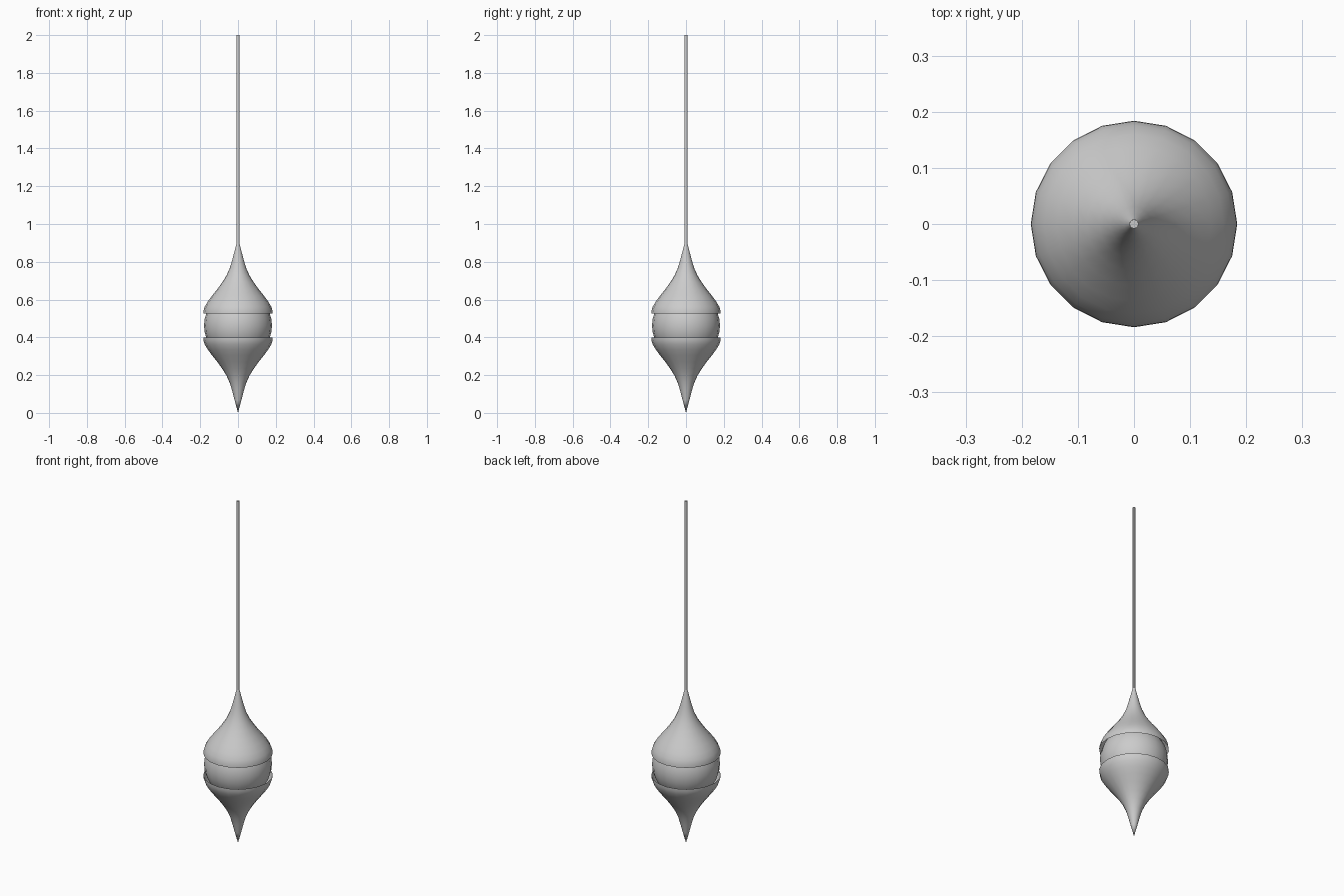
import bpy, bmesh, math

if "Cube" in bpy.data.objects:
    bpy.data.objects.remove(bpy.data.objects["Cube"])

SIDES = 20
MID = 0.4625  # height of the globe centre


def finish(name, bm):
    bmesh.ops.remove_doubles(bm, verts=bm.verts, dist=0.0005)
    mesh = bpy.data.meshes.new(name)
    bm.to_mesh(mesh)
    bm.free()
    for p in mesh.polygons:
        p.use_smooth = True
    obj = bpy.data.objects.new(name, mesh)
    bpy.context.collection.objects.link(obj)
    return obj


def lathe(name, profile, flip=1):
    """Spin (radius, height above globe centre) round z; flip=-1 mirrors down."""
    bm = bmesh.new()
    rings = []
    for r, h in profile:
        rings.append([bm.verts.new((r * math.cos(2 * math.pi * i / SIDES),
                                    r * math.sin(2 * math.pi * i / SIDES),
                                    MID + flip * h)) for i in range(SIDES)])
    for a, b in zip(rings, rings[1:]):
        for i in range(SIDES):
            j = (i + 1) % SIDES
            quad = (a[i], a[j], b[j], b[i])
            bm.faces.new(quad if flip > 0 else quad[::-1])
    return finish(name, bm)


# Flared teardrop shades, open towards the globe
shade = [(0.184, 0.0625), (0.183, 0.078), (0.176, 0.100), (0.160, 0.127),
         (0.138, 0.157), (0.110, 0.192), (0.084, 0.228), (0.062, 0.263),
         (0.043, 0.305), (0.031, 0.345), (0.018, 0.395), (0.008, 0.435)]
lathe("upper_shade", shade)
lathe("lower_shade", shade[:-1] + [(0.0, MID)], -1)

# Globe
bm = bmesh.new()
bmesh.ops.create_uvsphere(bm, u_segments=SIDES, v_segments=16, radius=0.18)
bmesh.ops.translate(bm, verts=bm.verts, vec=(0, 0, MID))
finish("globe", bm)

# Hanging cord
bpy.ops.mesh.primitive_cylinder_add(vertices=12, radius=0.008, depth=1.12,
                                    location=(0, 0, 1.44))
cord = bpy.context.object
cord.name = "cord"
bpy.ops.object.shade_smooth_by_angle()
